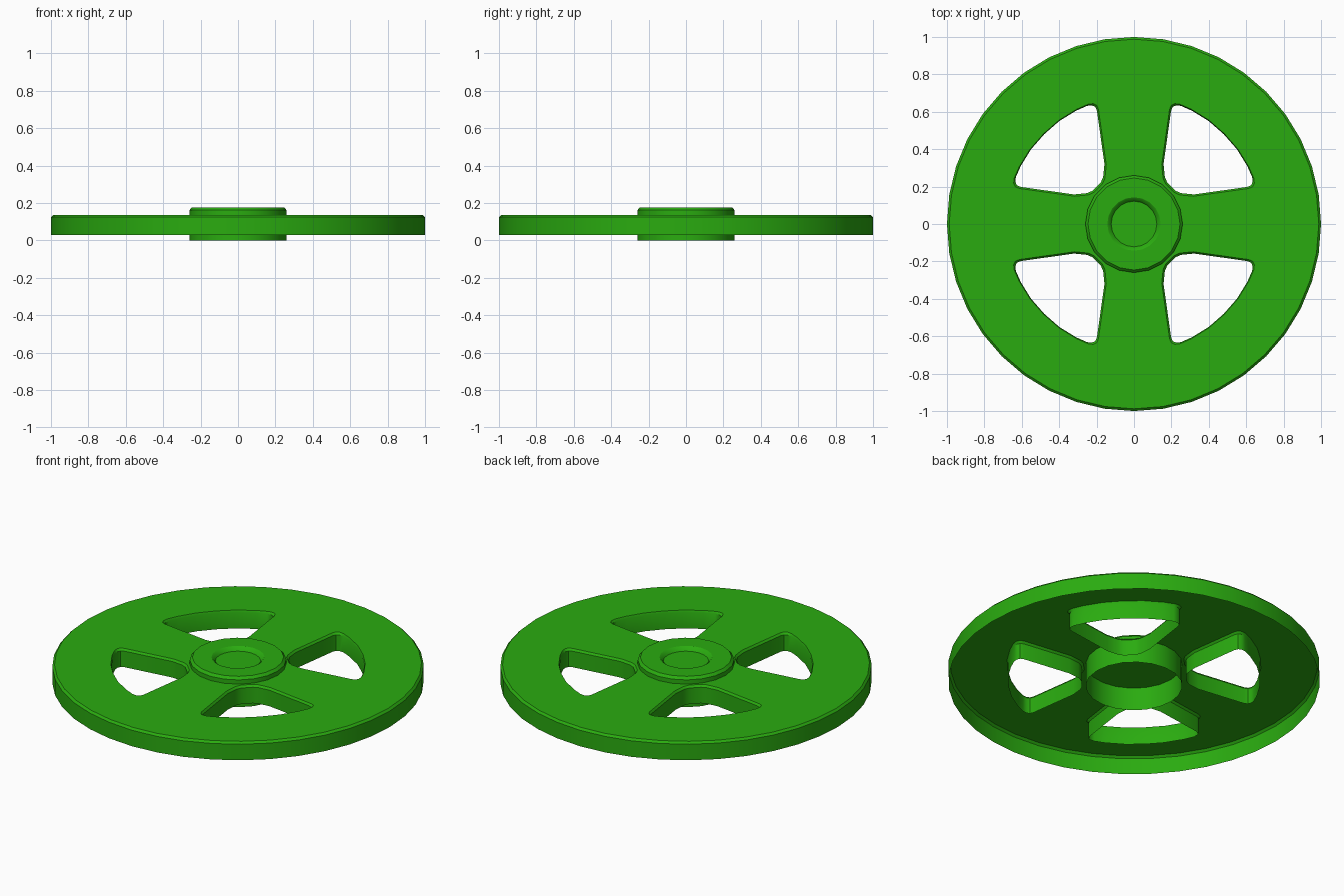
import bpy, bmesh
from math import sin, cos, radians

if "Cube" in bpy.data.objects:
    bpy.data.objects.remove(bpy.data.objects["Cube"])

green = bpy.data.materials.new("green_paint")
green.diffuse_color = (0.023, 0.41, 0.005, 1)
green.use_nodes = True
green.node_tree.nodes["Principled BSDF"].inputs["Base Color"].default_value = green.diffuse_color


def ring(bm, pts, z):
    return [bm.verts.new((x, y, z)) for x, y in pts]


def circle(r, n):
    return [(r * cos(radians(360 * i / n)), r * sin(radians(360 * i / n))) for i in range(n)]


def bridge(bm, low, high, inward=False):
    n = len(low)
    for i in range(n):
        j = (i + 1) % n
        f = [low[i], low[j], high[j], high[i]]
        bm.faces.new(f[::-1] if inward else f)


def finish(bm, name):
    me = bpy.data.meshes.new(name)
    bm.to_mesh(me)
    bm.free()
    ob = bpy.data.objects.new(name, me)
    bpy.context.collection.objects.link(ob)
    me.materials.append(green)
    bpy.ops.object.select_all(action='DESELECT')
    ob.select_set(True)
    bpy.context.view_layer.objects.active = ob
    bpy.ops.object.shade_smooth_by_angle(angle=radians(32))


BOTTOM, SHOULDER, TOP = 0.03, 0.125, 0.137

# Window outline: half of it, mirrored over the diagonal, counter-clockwise
half = [(0.2, 0.2), (0.222, 0.178), (0.25, 0.165), (0.32, 0.158),
        (0.605, 0.198), (0.626, 0.207), (0.634, 0.225), (0.632, 0.25),
        (0.606, 0.309), (0.55, 0.4), (0.48, 0.48)]
window = half + [(y, x) for x, y in half[-2:0:-1]]

# Spoked disc: thin open shell with skirts at the rim and around the windows
bm = bmesh.new()
rim = [ring(bm, circle(r, 40), z) for r, z in ((1.0, BOTTOM), (1.0, SHOULDER), (0.988, TOP))]
edge_loops = [rim[2]]
walls = [(rim, False)]
for k in range(4):
    c, s = round(cos(radians(90 * k))), round(sin(radians(90 * k)))
    loops = []
    for scale, z in ((1, BOTTOM), (1, SHOULDER), (1.04, TOP)):
        pts = [(0.4 + (x - 0.4) * scale, 0.4 + (y - 0.4) * scale) for x, y in window]
        loops.append(ring(bm, [(x * c - y * s, x * s + y * c) for x, y in pts], z))
    edge_loops.append(loops[2])
    walls.append((loops, True))
edges = [bm.edges.new((lp[i - 1], lp[i])) for lp in edge_loops for i in range(len(lp))]
bmesh.ops.triangle_fill(bm, use_beauty=True, use_dissolve=False, edges=edges, normal=(0, 0, 1))
for f in bm.faces:
    f.normal_update()
    if f.normal.z < 0:
        f.normal_flip()
for loops, inward in walls:
    bridge(bm, loops[0], loops[1], inward)
    bridge(bm, loops[1], loops[2], inward)
finish(bm, "spoked_disc")

# Hub: open below, chamfered top with a shallow dished centre
bm = bmesh.new()
profile = [(0.26, 0), (0.26, 0.162), (0.246, 0.177),
           (0.143, 0.177), (0.132, 0.17), (0.122, 0.155)]
loops = [ring(bm, circle(r, 20), z) for r, z in profile]
for a, b in zip(loops, loops[1:]):
    bridge(bm, a, b)
bm.faces.new(loops[-1])
finish(bm, "hub")
